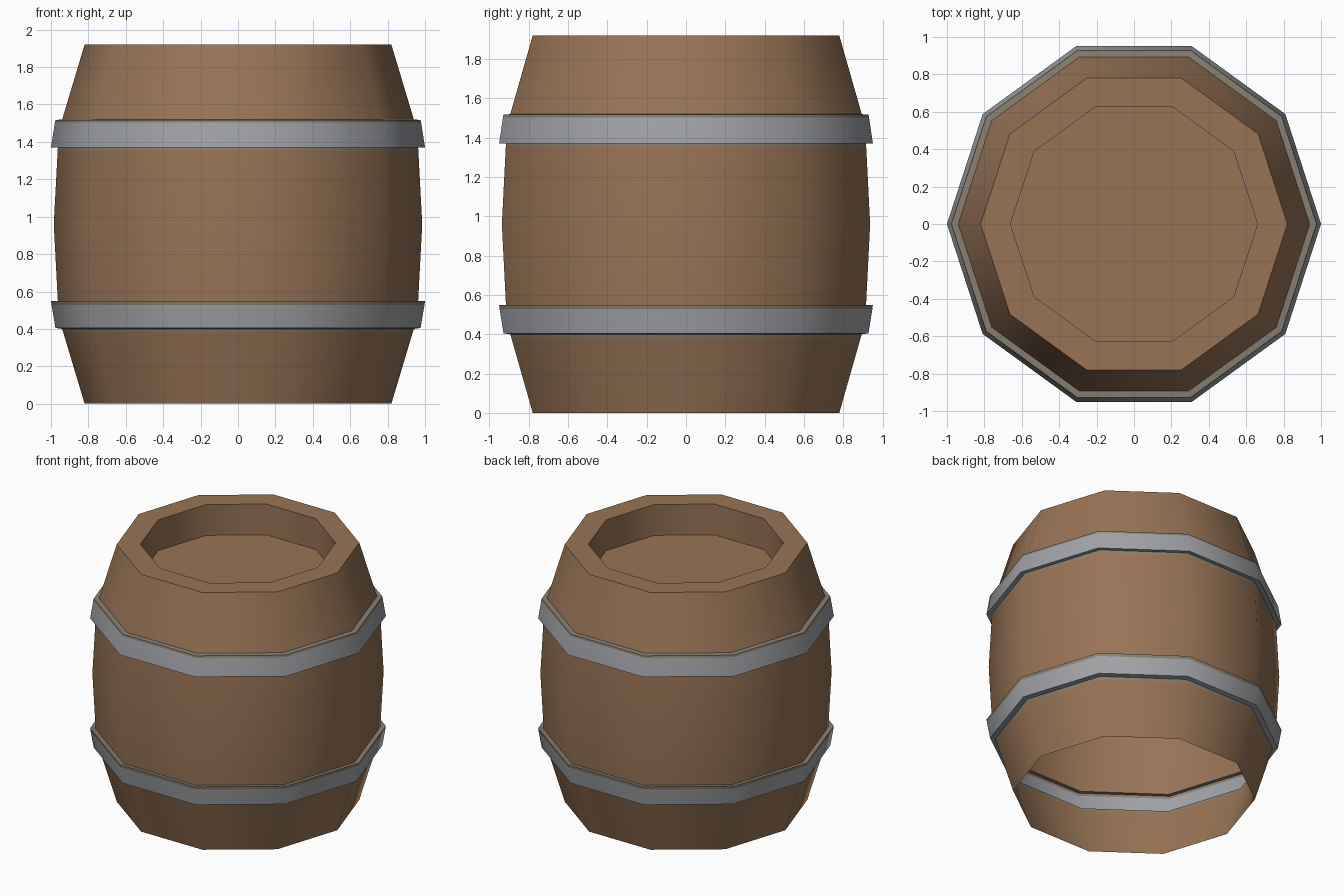
import bpy, bmesh, math

if "Cube" in bpy.data.objects:
    bpy.data.objects.remove(bpy.data.objects["Cube"])

SIDES = 10
H = 1.92


def srgb(r, g, b):
    return [((c / 255 + 0.055) / 1.055) ** 2.4 for c in (r, g, b)] + [1.0]


def material(name, rgb):
    m = bpy.data.materials.new(name)
    m.diffuse_color = srgb(*rgb)
    m.use_nodes = True
    m.node_tree.nodes["Principled BSDF"].inputs["Base Color"].default_value = m.diffuse_color
    return m


MATS = [material("oak_wood", (152, 116, 85)),
        material("iron_grey", (160, 162, 166)),
        material("worn_iron_edge", (137, 127, 112))]
WOOD, IRON, WORN = 0, 1, 2


def revolve(name, profile, mats, cap=False):
    """Spin (radius, z) points into a ten-sided shell, one material per segment."""
    bm = bmesh.new()
    rings = [[bm.verts.new((r * math.cos(2 * math.pi * i / SIDES),
                            r * math.sin(2 * math.pi * i / SIDES), z))
              for i in range(SIDES)] for r, z in profile]
    for a, b, m in zip(rings, rings[1:], mats):
        for i in range(SIDES):
            j = (i + 1) % SIDES
            bm.faces.new((a[i], a[j], b[j], b[i])).material_index = m
    if cap:
        bm.faces.new(rings[-1]).material_index = mats[-1]
    me = bpy.data.meshes.new(name)
    bm.to_mesh(me)
    bm.free()
    for m in MATS:
        me.materials.append(m)
    ob = bpy.data.objects.new(name, me)
    bpy.context.collection.objects.link(ob)
    # smooth around the staves, sharp at rims and lips
    for p in me.polygons:
        p.use_smooth = True
    me.set_sharp_from_angle(angle=math.radians(42))
    return ob


# Staves: open at the bottom, worn line just below each hoop
revolve("lower_staves", [(0.82, 0), (0.934, 0.38), (0.94, 0.40)], [WOOD, WORN])
revolve("middle_staves",
        [(0.963, 0.545), (0.985, 0.96), (0.964, 1.355), (0.963, 1.375)],
        [WOOD, WOOD, WORN])

# Upper staves, rim and recessed lid in one shell
revolve("upper_staves_and_lid",
        [(0.94, 1.52), (0.82, H), (0.66, H), (0.66, 1.69)],
        [WOOD, WOOD, WOOD], cap=True)

# Hoops: lip, outer face, worn top strip, lip
revolve("lower_hoop",
        [(0.94, 0.40), (0.976, 0.405), (0.997, 0.528), (1.0, 0.55), (0.963, 0.545)],
        [IRON, IRON, WORN, WORN])
revolve("upper_hoop",
        [(0.963, 1.375), (1.0, 1.37), (0.979, 1.503), (0.976, 1.517), (0.94, 1.52)],
        [IRON, IRON, WORN, WORN])
